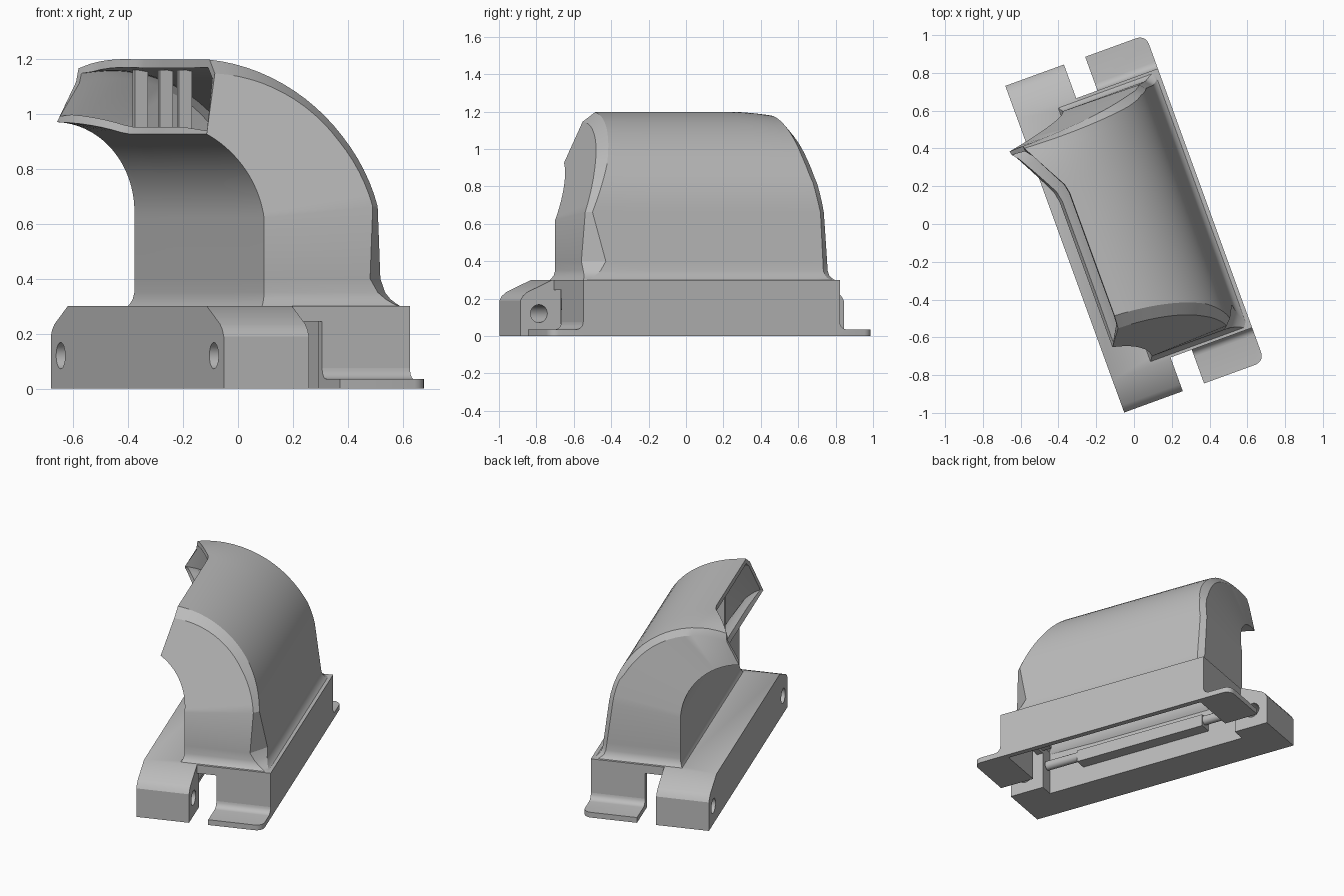
import bpy, bmesh, math
from mathutils import Vector

if "Cube" in bpy.data.objects:
    bpy.data.objects.remove(bpy.data.objects["Cube"])

TURN = math.radians(20)   # the whole model is turned about z
grey = bpy.data.materials.new("plain_grey")
grey.use_nodes = True
grey.diffuse_color = (0.5, 0.5, 0.5, 1)
grey.node_tree.nodes["Principled BSDF"].inputs["Base Color"].default_value = grey.diffuse_color


def finish(name, bm):
    mesh = bpy.data.meshes.new(name)
    bm.to_mesh(mesh)
    bm.free()
    mesh.materials.append(grey)
    obj = bpy.data.objects.new(name, mesh)
    bpy.context.collection.objects.link(obj)
    obj.rotation_euler.z = TURN
    return obj


def activate(obj):
    bpy.ops.object.select_all(action='DESELECT')
    obj.select_set(True)
    bpy.context.view_layer.objects.active = obj


def smooth(obj, angle=30):
    activate(obj)
    bpy.ops.object.shade_smooth_by_angle(angle=math.radians(angle))


def box(name, x, y, z):
    bm = bmesh.new()
    bmesh.ops.create_cube(bm, size=1)
    for v in bm.verts:
        v.co = [a + (c + 0.5) * (b - a) for c, (a, b) in zip(v.co, (x, y, z))]
    return finish(name, bm)


def prism(name, profile, x0, x1):
    """Extrude a (y, z) profile along x."""
    bm = bmesh.new()
    face = bm.faces.new([bm.verts.new((x0, y, z)) for y, z in profile])
    new = bmesh.ops.extrude_face_region(bm, geom=[face])["geom"]
    bmesh.ops.translate(bm, vec=(x1 - x0, 0, 0),
                        verts=[g for g in new if isinstance(g, bmesh.types.BMVert)])
    bmesh.ops.recalc_face_normals(bm, faces=bm.faces)
    return finish(name, bm)


def rod(name, radius, length, centre, axis):
    bm = bmesh.new()
    bmesh.ops.create_cone(bm, cap_ends=True, segments=24, radius1=radius,
                          radius2=radius, depth=length)
    q = Vector((0, 0, 1)).rotation_difference(Vector(axis))
    for v in bm.verts:
        v.co = q @ v.co + Vector(centre)
    return finish(name, bm)


def cut(obj, cutter):
    mod = obj.modifiers.new("cut", 'BOOLEAN')
    mod.operation, mod.solver, mod.object = 'DIFFERENCE', 'EXACT', cutter
    bpy.context.view_layer.update()
    activate(obj)
    bpy.ops.object.modifier_apply(modifier=mod.name)
    bpy.data.objects.remove(cutter)


# Hinge block: long bar with sloping ends, a pin hole at each end, and the cavity behind it
slope = [(0.92, 0), (0.92, 0.19), (0.905, 0.215), (0.88, 0.235), (0.74, 0.3)]
block = prism("hinge_block", slope + [(-y, z) for y, z in reversed(slope)], -0.39, -0.06)
for s in (-1, 1):
    cut(block, rod("hole", 0.048, 1, (-0.2, s * 0.815, 0.12), (1, 0, 0)))
cut(block, box("cavity", (-0.15, 0.1), (-0.69, 0.69), (-0.1, 0.4)))
smooth(block)

# Base shell: open below, open into the hood, slotted at both ends
base = box("base_shell", (-0.065, 0.4), (-0.73, 0.73), (0, 0.3))
cut(base, box("cavity", (-0.2, 0.365), (-0.69, 0.69), (-0.1, 0.265)))
cut(base, box("opening", (-0.2, 0.3), (-0.63, 0.63), (0.2, 0.4)))
for s in (-1, 1):
    cut(base, box("slot", (-0.2, 0.06), sorted((s * 0.66, s * 0.8)), (-0.1, 0.245)))

# Mounting feet: thin plates curving up into the end walls
for s, name in ((-1, "front_foot"), (1, "rear_foot")):
    fillet = [(0.77 - 0.04 * math.sin(a), 0.075 - 0.04 * math.cos(a))
              for a in [i * math.pi / 10 for i in range(6)]]
    outline = [(0.69, 0), (0.92, 0), (0.92, 0.035)] + fillet + [(0.69, 0.075)]
    foot = prism(name, [(s * y, z) for y, z in outline], 0.06, 0.4)
    bm = bmesh.new()
    bm.from_mesh(foot.data)
    corner = [e for e in bm.edges if all(v.co.x > 0.38 and abs(v.co.y) > 0.91 for v in e.verts)
              and abs(e.verts[0].co.z - e.verts[1].co.z) > 0.02]
    bmesh.ops.bevel(bm, geom=corner, offset=0.05, segments=5, affect='EDGES', profile=0.5)
    bm.to_mesh(foot.data)
    bm.free()
    smooth(foot)

# Axle and ledge under the hood
smooth(rod("axle", 0.03, 1.36, (-0.1, 0, 0.17), (0, 1, 0)))
box("ledge", (-0.16, -0.07), (-0.45, 0.45), (0.12, 0.2))


# Hood: rings from the base up and over to the mouth
def end_y(side, z):
    t = max(0, (z - 0.62) / 0.58)
    return 0.69 - 0.09 * t if side > 0 else -0.69 + 0.22 * t


def inner_point(k, flare):
    a = math.radians(61 + 27 * flare) * k
    return -0.5 + 0.35 * math.cos(a), 0.62 + 0.35 * math.sin(a)


def outer_point(k, flare):
    a = math.radians(6 + (78 + 13 * flare) * k)
    return (-0.33 + 0.64 * math.cos(a),
            0.6 + 0.6 * math.sin(a) - 0.03 * flare ** 3 * k ** 4)


STATIONS = [0, 0.25, 0.5, 0.7, 0.75, 0.79, 0.83, 0.87, 0.91, 0.95, 1]
STEPS = 18


def flare_at(s):
    return max(0, (s - 0.73) / 0.27)


def ring(level, k):
    """One loop: across the inner wall, round the far end, back along the outer wall."""
    loop = []
    low = level is not None
    foot = 0.035 * max(0, 1 - (level - 0.29) / 0.06) ** 2 if low else 0
    if low:   # the chamfer fades out into the spreading foot
        fade = min(1, (level - 0.29) / 0.09)
        back, wide = 0.01 + 0.07 * fade, 0.015 + 0.095 * fade
    else:
        back = wide = 0.03 + 0.02 * min(1, k * 3)
    near_cut, far_cut = (back, wide), (min(back, 0.03), min(wide, 0.035))
    if k > 0.2:
        far_cut = near_cut
    pull = 0.05 * k * k   # the far lip draws in towards its tip

    def outer(f):
        if low:
            return 0.355 - 0.05 * (level - 0.29) / 0.37 + foot, level
        return outer_point(k, f)

    def shoulder(side, p, inset):
        z = p[1] - (0 if low else inset[0] * k)
        x = p[0] - inset[0] * (1 if low else 1 - 0.9 * k)
        return x, end_y(side, z) + side * foot - (pull * 0.5 if side > 0 else 0), z

    for s in STATIONS:
        u, z = (-0.15 - foot * 0.7, level) if low else inner_point(k, flare_at(s))
        a, b = end_y(-1, z) - foot, end_y(1, z) + foot - pull
        loop.append((u, a + (b - a) * s, z))
    loop.append(shoulder(1, outer(1), far_cut))
    for s in reversed(STATIONS):
        u, z = outer(flare_at(s))
        a, b = end_y(-1, z) - foot + near_cut[1], end_y(1, z) + foot - far_cut[1] * (1 - 0.4 * k)
        loop.append((u, a + (b - a) * s, z))
    loop.append(shoulder(-1, outer(0), near_cut))
    return loop


levels = [(z, 0) for z in (0.29, 0.3, 0.31, 0.325, 0.35, 0.4)]
levels += [(None, i / STEPS) for i in range(STEPS + 1)]
bm = bmesh.new()
rings = [[bm.verts.new(c) for c in ring(*lv)] for lv in levels]
for r0, r1 in zip(rings, rings[1:]):
    for i in range(len(r0)):
        j = (i + 1) % len(r0)
        bm.faces.new((r0[i], r0[j], r1[j], r1[i]))
bmesh.ops.recalc_face_normals(bm, faces=bm.faces)
bm.normal_update()
if max(bm.faces, key=lambda f: f.calc_center_median().x).normal.x < 0:
    bmesh.ops.reverse_faces(bm, faces=bm.faces)
hood = finish("hood", bm)
shell = hood.modifiers.new("shell", 'SOLIDIFY')
shell.thickness, shell.offset = 0.03, -1
activate(hood)
bpy.ops.object.modifier_apply(modifier="shell")
smooth(hood, 25)

# Upright vanes inside the mouth
for y in (-0.02, 0.18, 0.45):
    box("mouth_vane", (-0.24, -0.19), (y - 0.012, y + 0.012), (0.88, 1.16))
